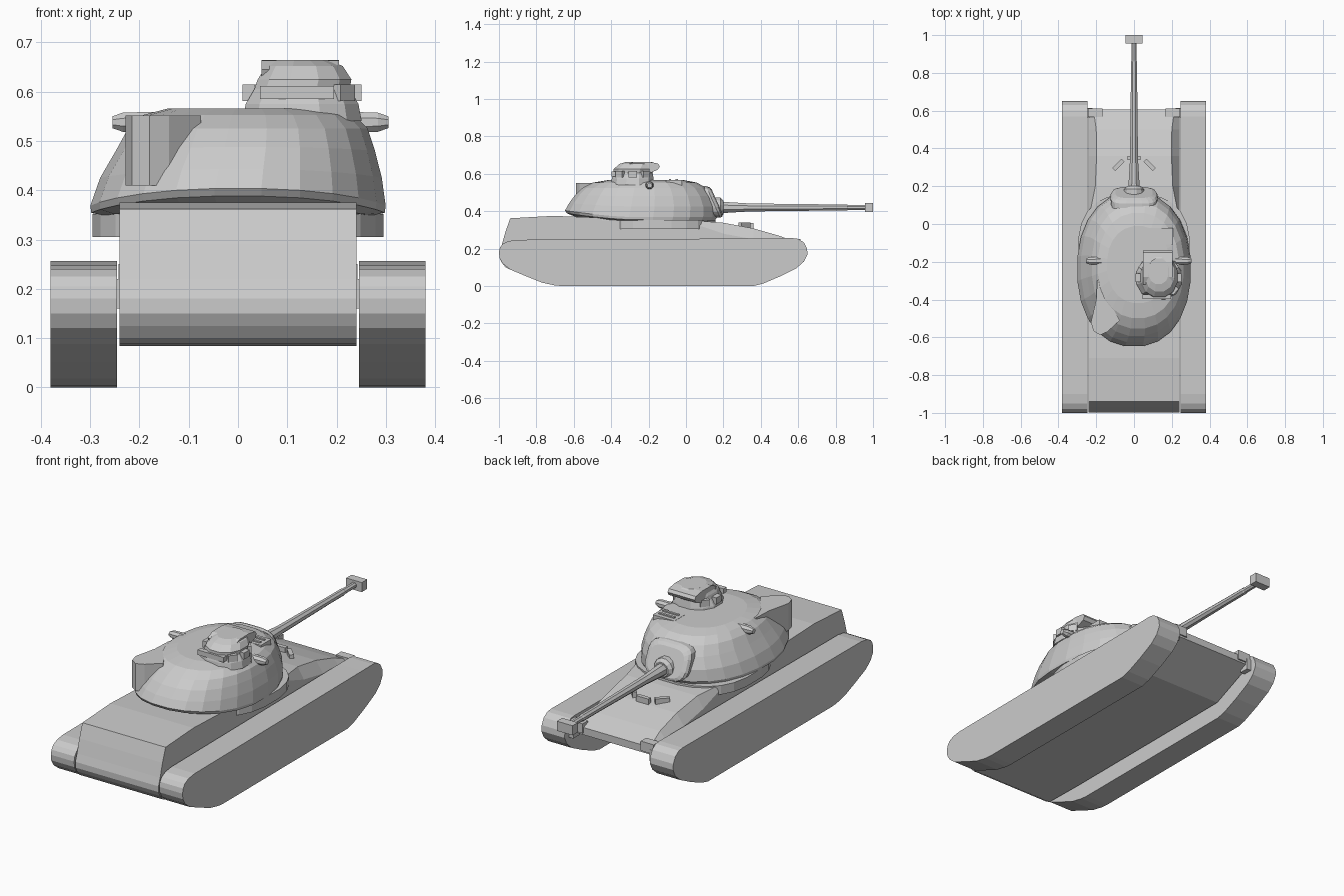
import bpy, bmesh, math
from mathutils import Matrix, Vector

if "Cube" in bpy.data.objects:
    bpy.data.objects.remove(bpy.data.objects["Cube"])


def skin(name, rings):
    """Closed mesh lofted through rings with equal point counts."""
    bm = bmesh.new()
    vr = [[bm.verts.new(p) for p in r] for r in rings]
    n = len(vr[0])
    for a, b in zip(vr, vr[1:]):
        for i in range(n):
            j = (i + 1) % n
            bm.faces.new((a[i], a[j], b[j], b[i]))
    bm.faces.new(vr[0])
    bm.faces.new(vr[-1])
    bmesh.ops.recalc_face_normals(bm, faces=bm.faces)
    me = bpy.data.meshes.new(name)
    bm.to_mesh(me)
    bm.free()
    ob = bpy.data.objects.new(name, me)
    bpy.context.collection.objects.link(ob)
    return ob


def prism_x(name, prof, x0, x1):
    return skin(name, [[(x, y, z) for y, z in prof] for x in (x0, x1)])


def box(name, c, s, rz=0.0):
    x, y, z = (v / 2 for v in s)
    base = [(-x, -y), (x, -y), (x, y), (-x, y)]
    ob = skin(name, [[(px, py, h) for px, py in base] for h in (-z, z)])
    ob.data.transform(Matrix.Translation(c) @ Matrix.Rotation(rz, 4, 'Z'))
    return ob


def oval(n, e):
    """Unit superellipse points."""
    out = []
    for i in range(n):
        a = 2 * math.pi * (i + 0.5) / n
        c, s = math.cos(a), math.sin(a)
        out.append((math.copysign(abs(c) ** (2 / e), c), math.copysign(abs(s) ** (2 / e), s)))
    return out


def level(cx, hw, y0, y1, z, rise=0.0, n=24, e=2.2):
    """Horizontal oval ring, lifted towards the rear by rise."""
    ring = []
    for u, v in oval(n, e):
        y = (y0 + y1) / 2 + v * (y1 - y0) / 2
        lift = rise * max(0, (-0.28 - y) / 0.37) ** 1.5
        ring.append((cx + u * hw, y, z + lift))
    return ring


# tracks
track = [(-1, .18), (-.997, .15), (-.98, .12), (-.94, .088), (-.85, .05), (-.77, .018),
         (-.70, .003), (-.66, 0), (.36, 0), (.41, .012), (.50, .05), (.59, .095),
         (.63, .13), (.65, .17), (.647, .20), (.63, .233), (.60, .252), (.57, .256),
         (.48, .255), (-.90, .247), (-.95, .24), (-.98, .225), (-.995, .205)]
for side, s in (("left", -1), ("right", 1)):
    prism_x("track_" + side, track, s * .246, s * .38)

# hull: stations of y, bottom z, shoulder z, roof half width, roof z
stations = [(-.998, .15, .17, .24, .18), (-.985, .125, .20, .24, .22), (-.965, .10, .26, .24, .29),
            (-.94, .088, .35, .24, .362), (-.71, .084, .36, .24, .375), (-.45, .084, .35, .24, .365),
            (.05, .084, .33, .235, .35), (.20, .084, .28, .205, .338), (.36, .085, .25, .198, .308),
            (.50, .145, .225, .20, .268), (.605, .19, .205, .215, .228)]
skin("hull", [[(-.24, y, b), (.24, y, b), (.24, y, sh), (w, y, t), (-w, y, t), (-.24, y, sh)]
              for y, b, sh, w, t in stations])

# flared turret ring on the hull
skin("turret_ring", [level(0, .297, -.44, .16, .305, e=2.6), level(0, .297, -.44, .16, .352, e=2.6)])

# nose fittings and driver periscopes
for side, s in (("left", -1), ("right", 1)):
    box("nose_bracket_" + side, (s * .205, .59, .225), (.075, .045, .05))
    box("final_drive_" + side, (s * .235, .59, .19), (.03, .05, .06))
    box("driver_periscope_" + side, (s * .083, .313, .325), (.022, .07, .03), s * math.radians(45))
box("driver_periscope_center", (0, .35, .322), (.07, .022, .03))

# turret shell
skin("turret", [level(0, .27, -.59, .13, .348, .028),
                level(0, .300, -.64, .16, .354, .036),
                level(0, .302, -.65, .17, .368, .036),
                level(.006, .288, -.628, .168, .425, .02),
                level(.015, .265, -.595, .145, .48, .01),
                level(.02, .245, -.555, .11, .525),
                level(.022, .215, -.50, .06, .553),
                level(.022, .165, -.42, -.01, .566)])

# raised bustle corner, left rear
corner = [(-.228, -.52), (-.215, -.565), (-.18, -.588), (-.14, -.57), (-.075, -.51),
          (-.15, -.38), (-.165, -.28), (-.195, -.30), (-.20, -.40)]
skin("bustle_corner", [[(x, y, z) for x, y in corner] for z in (.41, .552)])

# side sight ears
for name, x0, x1 in (("left", -.255, -.17), ("right", .305, .22)):
    rings = []
    for t, r in ((0, .013), (.25, .021), (1, .023)):
        rings.append([(x0 + (x1 - x0) * t, -.195 + u * r, .538 + v * r) for u, v in oval(8, 2)])
    skin("sight_ear_" + name, rings)

# gun shield, tilted back
shield = []
for d, k in ((-.05, .95), (.012, 1), (.026, .93), (.034, .78)):
    shield.append([(u * .125 * k, .133 - v * .038 * k + d, .45 + v * .085 * k) for u, v in oval(20, 3.5)])
skin("gun_shield", shield)

# barrel, collar and muzzle
def tube(name, secs, n):
    skin(name, [[(u * r, y, .42 + v * r) for u, v in oval(n, 2)] for y, r in secs])

tube("gun_collar", [(.12, .056), (.185, .054), (.20, .038)], 12)
tube("barrel", [(.15, .032), (.22, .031), (.34, .023), (.75, .018), (.86, .018), (.865, .015), (.97, .015)], 8)
box("muzzle", (0, .978, .42), (.09, .044, .05))

# loader hatch plate with slots
box("hatch_plate", (.145, -.065, .552), (.125, .085, .03))
for y in (-.05, -.085):
    box("hatch_rib", (.145, y, .566), (.09, .012, .014))

# commander cupola
skin("cupola", [level(.13, .125, -.405, -.165, .54, n=12),
                level(.13, .118, -.40, -.17, .575, n=12),
                level(.13, .10, -.39, -.175, .605, n=12),
                level(.135, .098, -.39, -.165, .625, n=12),
                level(.135, .08, -.36, -.16, .652, n=12),
                level(.13, .055, -.32, -.18, .664, n=12)])
hood = [(-.30, .60), (-.32, .645), (-.28, .663), (-.20, .664), (-.15, .655), (-.14, .64), (-.15, .622), (-.19, .605)]
prism_x("cupola_hood", hood, .048, .205)

# vision blocks around the cupola
for deg in (-40, 0, 40, 140, 180):
    a = math.radians(deg)
    box("vision_block", (.13 + .108 * math.cos(a), -.285 + .103 * math.sin(a), .598), (.026, .045, .034), a)
box("rear_vision_block", (.12, -.385, .598), (.15, .025, .026))
